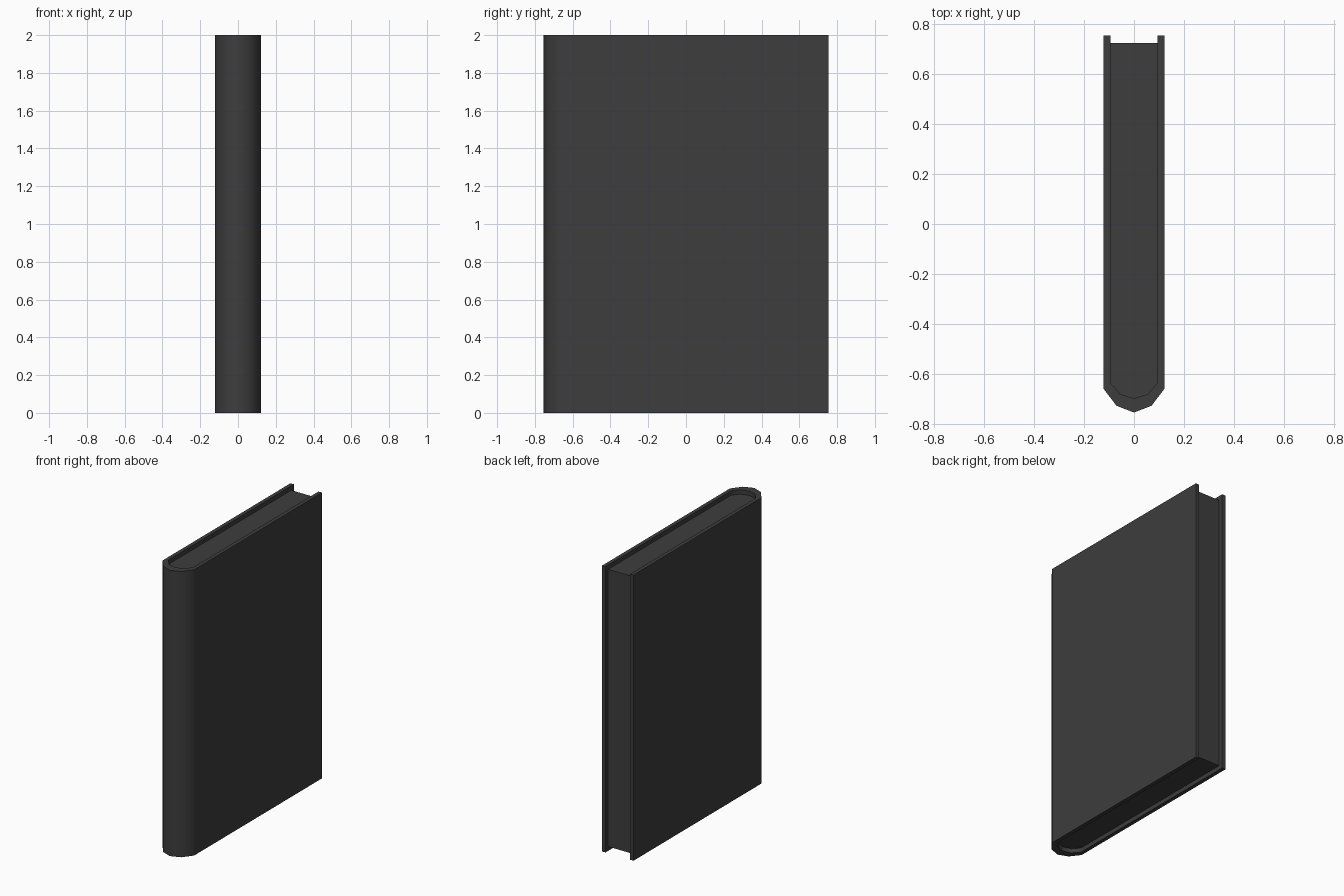
import bpy, bmesh, math

cube = bpy.data.objects.get("Cube")
if cube:
    bpy.data.objects.remove(cube, do_unlink=True)

# One dark grey for the whole book
grey = bpy.data.materials.new("dark grey")
grey.use_nodes = True
COLOUR = (0.047, 0.047, 0.047, 1)
grey.diffuse_color = COLOUR
grey.node_tree.nodes["Principled BSDF"].inputs["Base Color"].default_value = COLOUR

HEIGHT = 2.0
RECESS = 0.03      # page block sits below the cover edges
BACK = 0.755
PAGE_BACK = 0.725

# Right half of each outline, from the back edge round to the middle of the spine
outer = [(0.122, BACK), (0.122, -0.645), (0.122, -0.66), (0.07, -0.728), (0, -0.755)]
inner = [(0.095, BACK), (0.095, -0.62), (0.095, -0.635), (0.055, -0.682), (0, -0.698)]


def mirrored(half):
    """Complete an outline across x = 0."""
    return half + [(-x, y) for x, y in reversed(half[:-1])]


def make_object(name, bm):
    bmesh.ops.recalc_face_normals(bm, faces=bm.faces[:])
    mesh = bpy.data.meshes.new(name)
    bm.to_mesh(mesh)
    bm.free()
    mesh.materials.append(grey)
    obj = bpy.data.objects.new(name, mesh)
    bpy.context.collection.objects.link(obj)
    bpy.ops.object.select_all(action='DESELECT')
    obj.select_set(True)
    bpy.context.view_layer.objects.active = obj
    bpy.ops.object.shade_smooth_by_angle(angle=math.radians(45))
    return obj


def extrude_up(bm, faces, height):
    result = bmesh.ops.extrude_face_region(bm, geom=faces)
    top = [v for v in result["geom"] if isinstance(v, bmesh.types.BMVert)]
    bmesh.ops.translate(bm, verts=top, vec=(0, 0, height))


# Cover: a U-shaped strip of two boards and a rounded spine
bm = bmesh.new()
out = [bm.verts.new((x, y, 0)) for x, y in mirrored(outer)]
inn = [bm.verts.new((x, y, 0)) for x, y in mirrored(inner)]
strip = [bm.faces.new((out[i], out[i + 1], inn[i + 1], inn[i]))
         for i in range(len(out) - 1)]
extrude_up(bm, strip, HEIGHT)
make_object("cover", bm)

# Page block: fills the cover, set in at the top, bottom and back
bm = bmesh.new()
page_half = [(inner[0][0], PAGE_BACK)] + inner[1:]
base = bm.faces.new([bm.verts.new((x, y, RECESS)) for x, y in mirrored(page_half)])
extrude_up(bm, [base], HEIGHT - 2 * RECESS)
make_object("page_block", bm)
